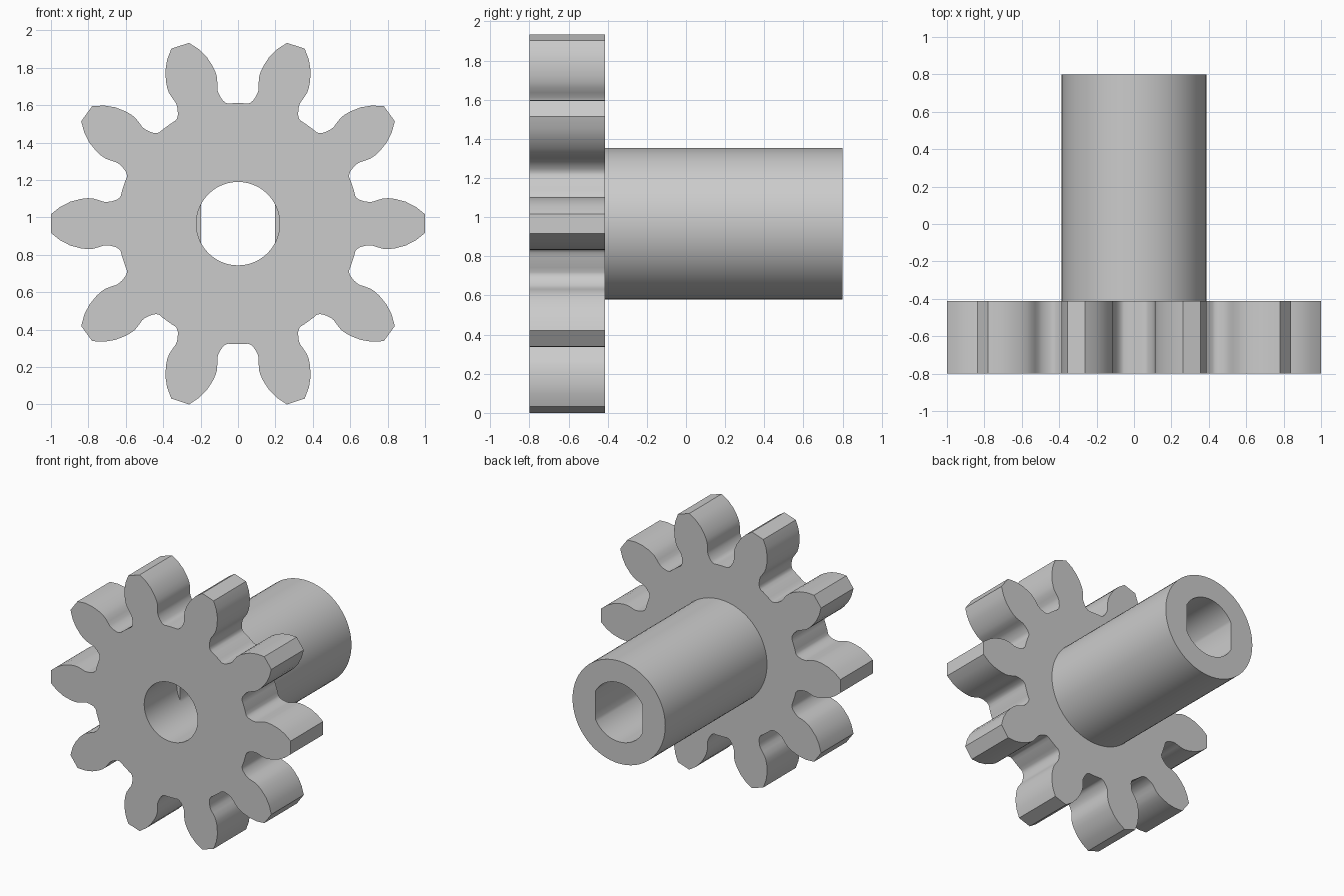
import bpy
import bmesh
from math import cos, sin, pi, acos

cube = bpy.data.objects.get("Cube")
if cube:
    bpy.data.objects.remove(cube, do_unlink=True)

TEETH = 10
CENTRE_Z = 0.967
FRONT, GEAR_BACK, HUB_END = -0.80, -0.413, 0.80
HUB_R, BORE_R, FLAT_X = 0.387, 0.223, 0.197

# One flat colour
grey = bpy.data.materials.new("light_grey")
grey.use_nodes = True
grey.diffuse_color = (0.6, 0.6, 0.6, 1)
grey.node_tree.nodes["Principled BSDF"].inputs["Base Color"].default_value = (0.6, 0.6, 0.6, 1)


def arc(radius, start, end, steps):
    return [(radius * cos(start + (end - start) * i / steps),
             radius * sin(start + (end - start) * i / steps)) for i in range(steps)]


def ring(bm, points, y):
    """Closed loop of edges in the plane at depth y."""
    verts = [bm.verts.new((x, y, z + CENTRE_Z)) for x, z in points]
    return verts, [bm.edges.new((a, b)) for a, b in zip(verts, verts[1:] + verts[:1])]


def wall(bm, points, y0, y1):
    a, b = ring(bm, points, y0)[0], ring(bm, points, y1)[0]
    for i in range(len(a)):
        bm.faces.new((a[i - 1], a[i], b[i], b[i - 1]))


def cap(bm, outer, inner, y):
    """Flat face with a hole."""
    edges = ring(bm, outer, y)[1] + ring(bm, inner, y)[1]
    bmesh.ops.triangle_fill(bm, edges=edges, normal=(0, -1, 0), use_beauty=True)


def finish(bm, name):
    bmesh.ops.remove_doubles(bm, verts=bm.verts, dist=1e-5)
    bmesh.ops.recalc_face_normals(bm, faces=bm.faces)
    mesh = bpy.data.meshes.new(name)
    bm.to_mesh(mesh)
    bm.free()
    mesh.materials.append(grey)
    obj = bpy.data.objects.new(name, mesh)
    bpy.context.collection.objects.link(obj)
    bpy.ops.object.select_all(action="DESELECT")
    obj.select_set(True)
    bpy.context.view_layer.objects.active = obj
    bpy.ops.object.shade_smooth_by_angle(angle=0.6)


# Half a tooth from tip to root: distance from the axis, half width
flank = [(1.0, 0.05), (0.95, 0.09), (0.897, 0.117), (0.84, 0.132), (0.805, 0.136),
         (0.778, 0.135), (0.745, 0.126), (0.718, 0.117), (0.698, 0.116), (0.677, 0.119),
         (0.65, 0.127), (0.635, 0.137), (0.627, 0.148), (0.621, 0.172)]
tooth = [(x, -w) for x, w in reversed(flank)] + flank
gear_outline = []
for i in range(TEETH):
    c, s = cos(2 * pi * i / TEETH), sin(2 * pi * i / TEETH)
    gear_outline += [(x * c - w * s, x * s + w * c) for x, w in tooth]

# Bore outlines: fully round, and with two flat sides
corner = acos(FLAT_X / BORE_R)
top_arc = arc(BORE_R, corner, pi - corner, 24)
left_arc = arc(BORE_R, pi - corner, pi + corner, 12)
bottom_arc = arc(BORE_R, pi + corner, 2 * pi - corner, 24)
right_arc = arc(BORE_R, -corner, corner, 12)
round_bore = top_arc + left_arc + bottom_arc + right_arc
flat_bore = top_arc + left_arc[:1] + bottom_arc + right_arc[:1]
hub_circle = arc(HUB_R, 0, 2 * pi, 72)

# Toothed wheel with round bore
bm = bmesh.new()
wall(bm, gear_outline, FRONT, GEAR_BACK)
wall(bm, round_bore, FRONT, GEAR_BACK)
cap(bm, gear_outline, round_bore, FRONT)
cap(bm, gear_outline, hub_circle, GEAR_BACK)
finish(bm, "gear_wheel")

# Hub with flat-sided bore and the two ledges where the flats begin
bm = bmesh.new()
wall(bm, hub_circle, GEAR_BACK, HUB_END)
wall(bm, flat_bore, GEAR_BACK, HUB_END)
cap(bm, hub_circle, flat_bore, HUB_END)
for ledge in (left_arc + bottom_arc[:1], right_arc + top_arc[:1]):
    bm.faces.new(ring(bm, ledge, GEAR_BACK)[0])
finish(bm, "hub")
